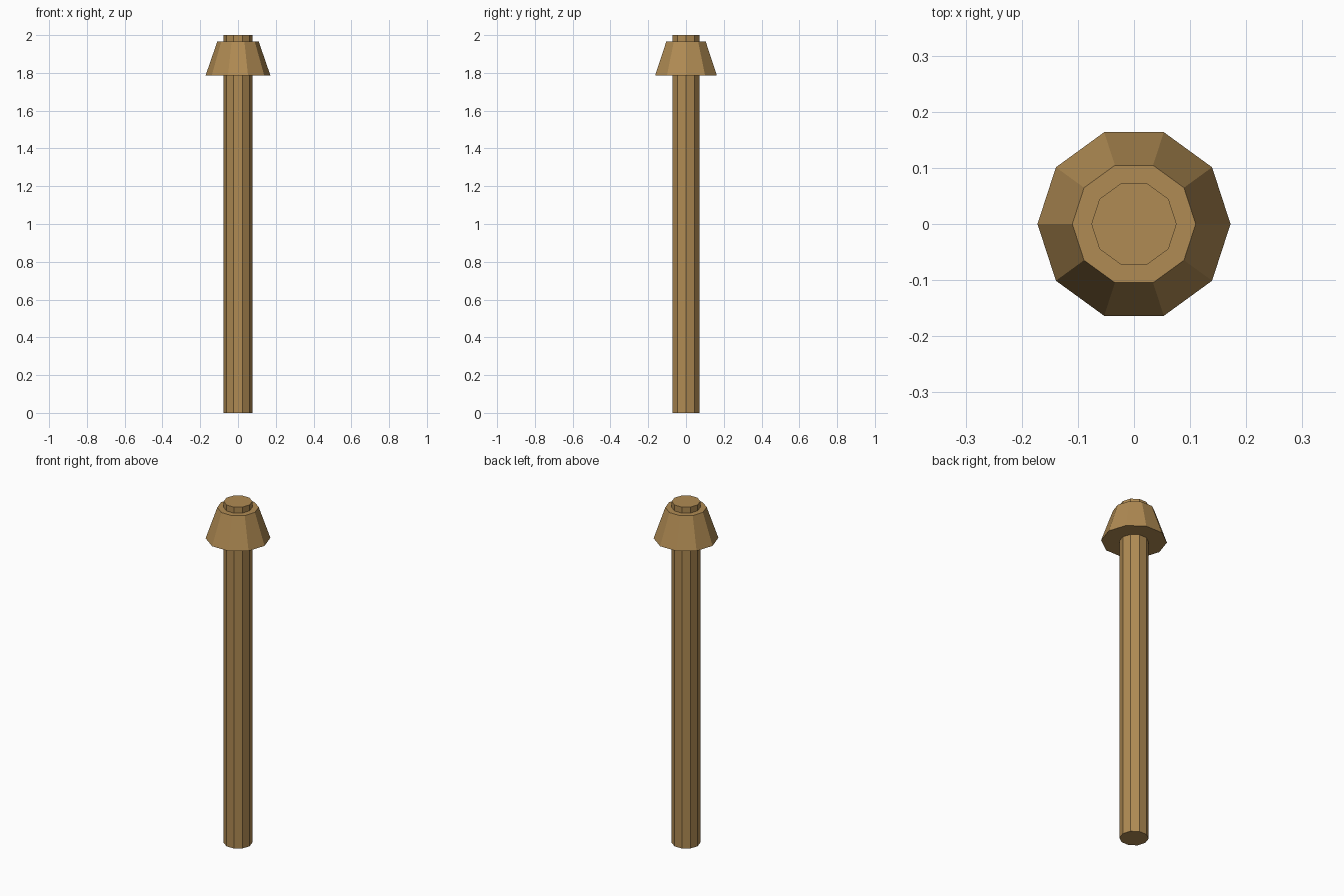
import bpy
import bmesh
from math import cos, sin, tau

SIDES = 10

cube = bpy.data.objects.get("Cube")
if cube:
    bpy.data.objects.remove(cube, do_unlink=True)

# Single wood colour
wood = bpy.data.materials.new("warm brown wood")
wood.use_nodes = True
colour = (0.434, 0.258, 0.087, 1)
wood.diffuse_color = colour
wood.node_tree.nodes["Principled BSDF"].inputs["Base Color"].default_value = colour


def tapered_post(name, r_bottom, r_top, z_bottom, z_top):
    """Closed, flat-shaded frustum with a corner on the x axis."""
    bm = bmesh.new()
    low, high = [
        [bm.verts.new((r * cos(tau * i / SIDES), r * sin(tau * i / SIDES), z))
         for i in range(SIDES)]
        for r, z in ((r_bottom, z_bottom), (r_top, z_top))
    ]
    for i in range(SIDES):
        j = (i + 1) % SIDES
        bm.faces.new((low[i], low[j], high[j], high[i]))
    bm.faces.new(low[::-1])
    bm.faces.new(high)
    mesh = bpy.data.meshes.new(name)
    bm.to_mesh(mesh)
    bm.free()
    mesh.materials.append(wood)
    obj = bpy.data.objects.new(name, mesh)
    bpy.context.collection.objects.link(obj)
    return obj


# Long shaft, standing slightly proud of the collar
tapered_post("shaft", 0.076, 0.076, 0, 2)

# Flared collar near the top
tapered_post("collar", 0.172, 0.11, 1.785, 1.965)
